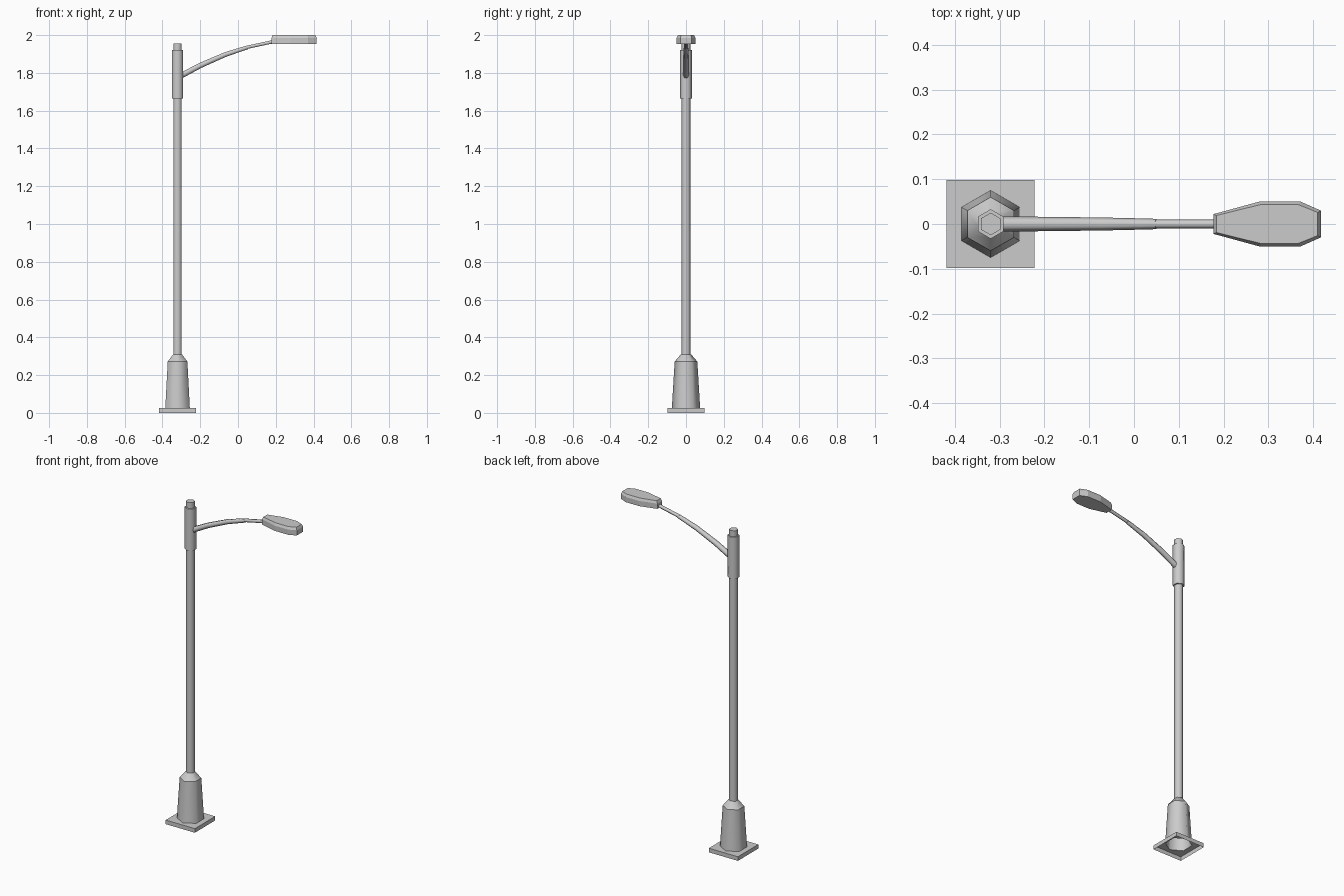
import bpy, bmesh, math
from mathutils import Vector

if "Cube" in bpy.data.objects:
    bpy.data.objects.remove(bpy.data.objects["Cube"])

PX = -0.32  # pole axis


def finish(name, bm, smooth=True):
    me = bpy.data.meshes.new(name)
    bm.to_mesh(me)
    bm.free()
    for p in me.polygons:
        p.use_smooth = smooth and len(p.vertices) == 4
    ob = bpy.data.objects.new(name, me)
    bpy.context.collection.objects.link(ob)
    return ob


def hex_ring(r, z):
    return [Vector((PX + r * math.cos(a), r * math.sin(a), z))
            for a in (math.radians(90 + 60 * i) for i in range(6))]


def strip(bm, lower, upper):
    """Quad band between two rings; returns the upper verts."""
    a = [bm.verts.new(v) for v in lower]
    b = [bm.verts.new(v) for v in upper]
    n = len(a)
    for i in range(n):
        j = (i + 1) % n
        bm.faces.new((a[i], a[j], b[j], b[i]))
    return b


def hex_part(name, profile, cap=False):
    # separate bands keep the horizontal edges sharp
    bm = bmesh.new()
    for (r0, z0), (r1, z1) in zip(profile, profile[1:]):
        strip(bm, hex_ring(r0, z0), hex_ring(r1, z1))
    if cap:
        bm.faces.new([bm.verts.new(v) for v in hex_ring(*profile[-1])])
    return finish(name, bm)


# Base plate: open underneath, hexagonal hole in the top
bm = bmesh.new()
corners = [(-1, -1), (1, -1), (1, 1), (-1, 1)]
square = lambda z: [Vector((PX + 0.098 * x, 0.098 * y, z)) for x, y in corners]
strip(bm, square(0), square(0.025))
edges = []
for ring in (square(0.025), hex_ring(0.075, 0.025)):
    vs = [bm.verts.new(v) for v in ring]
    edges += [bm.edges.new((vs[i - 1], vs[i])) for i in range(len(vs))]
bmesh.ops.triangle_fill(bm, edges=edges, use_beauty=True, normal=(0, 0, 1))
finish("base_plate", bm, smooth=False)

# Hexagonal pedestal, pole and collar
hex_part("pedestal", [(0.075, 0.025), (0.06, 0.272), (0.027, 0.31)])
hex_part("pole", [(0.025, 0.305), (0.025, 1.955)], cap=True)
hex_part("collar", [(0.025, 1.665), (0.033, 1.665), (0.033, 1.92), (0.025, 1.92)])


def tube(name, path):
    # path points: x, z, radius
    pts = [Vector((x, 0, z)) for x, z, r in path]
    rings = []
    for i, p in enumerate(pts):
        d = (pts[min(i + 1, len(pts) - 1)] - pts[max(i - 1, 0)]).normalized()
        up = Vector((-d.z, 0, d.x))
        side = Vector((0, 1, 0))
        r = path[i][2]
        rings.append([p + r * (math.cos(a) * side + math.sin(a) * up)
                      for a in (math.tau * k / 6 for k in range(6))])
    bm = bmesh.new()
    for a, b in zip(rings, rings[1:]):
        strip(bm, a, b)
    for ring, order in ((rings[0], -1), (rings[-1], 1)):
        bm.faces.new([bm.verts.new(v) for v in ring[::order]])
    bmesh.ops.remove_doubles(bm, verts=bm.verts, dist=0.0001)
    return finish(name, bm)


# Curved arm and thinner spigot into the lamp
tube("arm", [(-0.315, 1.778, 0.0175), (-0.2, 1.839, 0.016), (-0.07, 1.896, 0.0145),
             (0.015, 1.924, 0.0125), (0.05, 1.935, 0.0115)])
tube("arm_spigot", [(0.045, 1.935, 0.01), (0.19, 1.966, 0.01)])


# Lamp head: eight-sided outline with a bevelled top
def outline(inset, z):
    half = [(0.177, -0.022), (0.28, -0.05), (0.372, -0.05), (0.417, -0.03)]
    pts = half + [(x, -y) for x, y in reversed(half)]
    sx, sy = 1 - inset / 0.12, 1 - inset / 0.05
    return [Vector((0.297 + (x - 0.297) * sx, y * sy, z)) for x, y in pts]


bm = bmesh.new()
levels = [outline(0.001, 1.953), outline(0, 1.985), outline(0.007, 2.0)]
for a, b in zip(levels, levels[1:]):
    strip(bm, a, b)
bm.faces.new([bm.verts.new(v) for v in levels[0][::-1]])
bm.faces.new([bm.verts.new(v) for v in levels[2]])
bmesh.ops.remove_doubles(bm, verts=bm.verts, dist=0.0001)
finish("lamp_head", bm, smooth=False)
